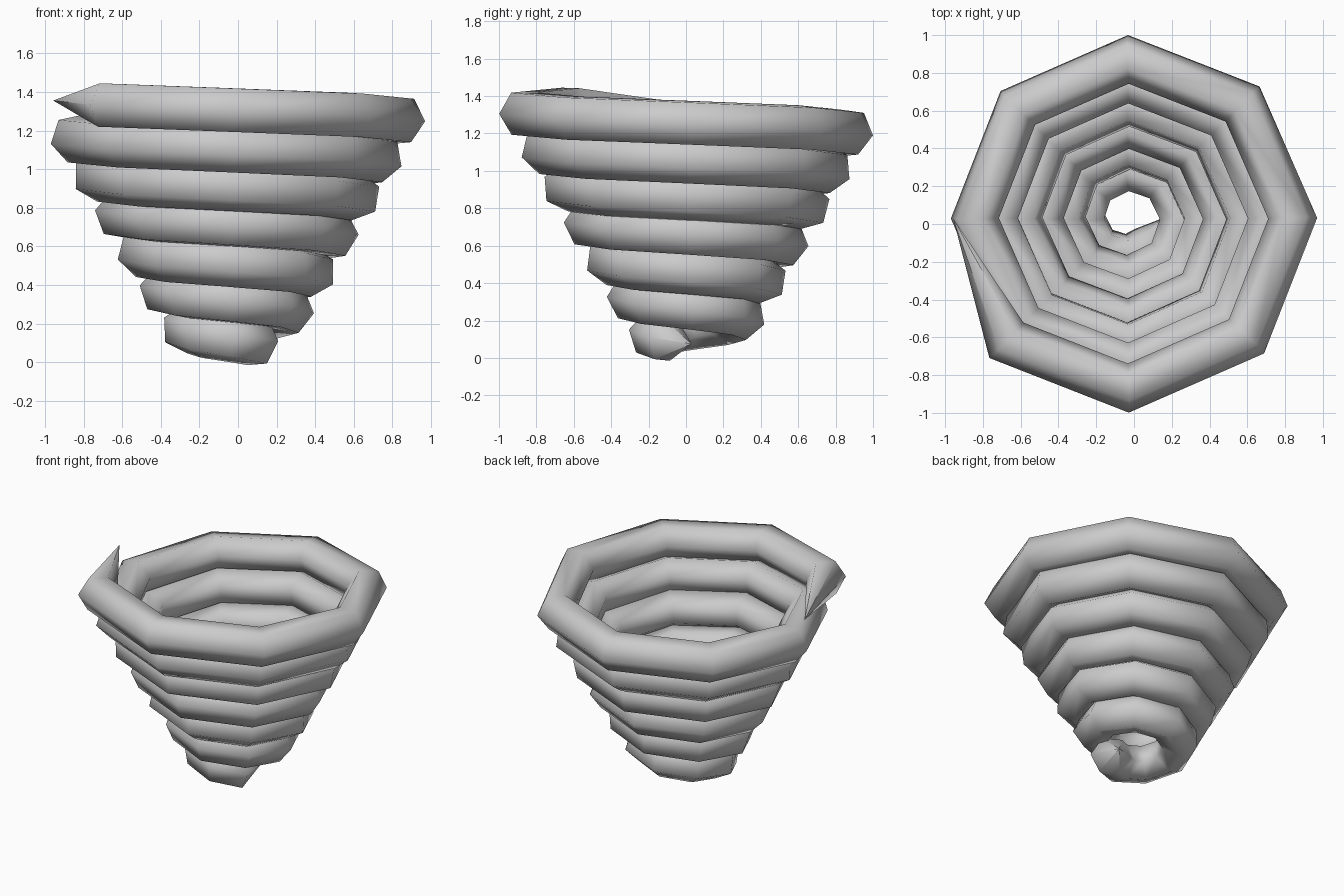
import bpy
from math import cos, sin, pi

if "Cube" in bpy.data.objects:
    bpy.data.objects.remove(bpy.data.objects["Cube"])

STEPS, TURNS = 8, 6.5        # straight segments per turn, number of turns
CX, CY, Z0 = -0.03, 0.03, 0.075
R0, GROW, RISE, TUBE = 0.18, 0.115, 0.197, 0.13

# Conical spiral path, climbing clockwise seen from above
n = int(STEPS * TURNS) + 1
curve = bpy.data.curves.new("conical_coil", 'CURVE')
curve.dimensions = '3D'
curve.twist_mode = 'MINIMUM'
curve.bevel_depth = TUBE
curve.bevel_resolution = 1   # six-sided tube
path = curve.splines.new('POLY')
path.points.add(n - 1)
for i, p in enumerate(path.points):
    t = i / STEPS
    a = -2 * pi * t
    r = R0 + GROW * t
    p.co = (CX + r * cos(a), CY + r * sin(a), Z0 + RISE * t, 1)
    p.radius = 0.0 if i in (0, n - 1) else 1.0   # both ends pinch to a point
path.use_smooth = True

# Tube along the path, turned into a mesh
coil = bpy.data.objects.new("conical_coil", curve)
bpy.context.collection.objects.link(coil)
bpy.context.view_layer.objects.active = coil
coil.select_set(True)
bpy.ops.object.convert(target='MESH')
